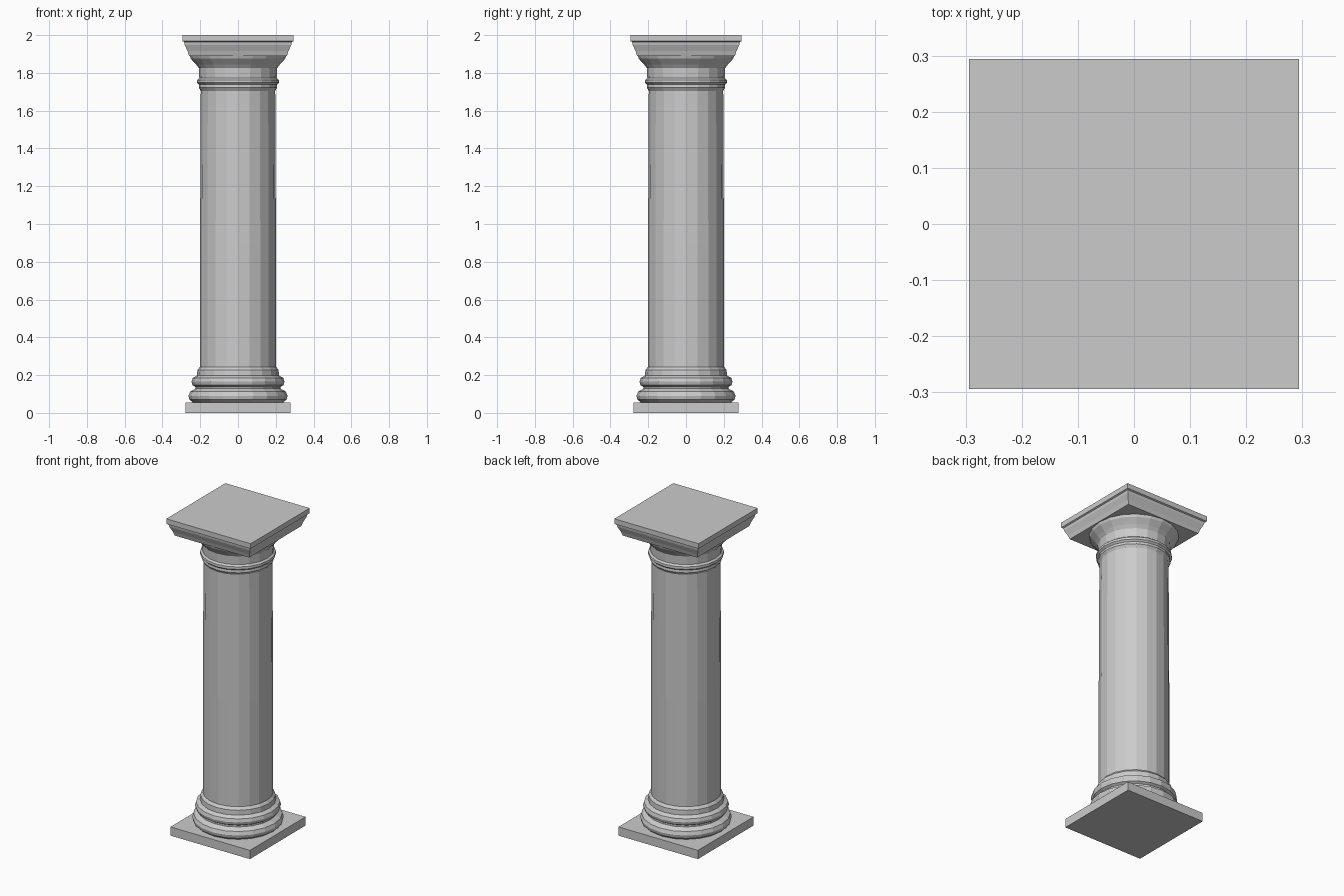
import bpy, bmesh, math

if "Cube" in bpy.data.objects:
    bpy.data.objects.remove(bpy.data.objects["Cube"])

stone = bpy.data.materials.new("grey stone")
stone.diffuse_color = (0.6, 0.6, 0.6, 1)
stone.use_nodes = True
stone.node_tree.nodes["Principled BSDF"].inputs["Base Color"].default_value = stone.diffuse_color


def loft(name, profile, sides, start=0.0):
    """Stack flat-faced polygon rings from (radius, height) pairs, capped at both ends."""
    bm = bmesh.new()
    rings = []
    for r, z in profile:
        rings.append([bm.verts.new((r * math.cos(start + 2 * math.pi * i / sides),
                                    r * math.sin(start + 2 * math.pi * i / sides), z))
                      for i in range(sides)])
    for low, high in zip(rings, rings[1:]):
        for i in range(sides):
            j = (i + 1) % sides
            bm.faces.new((low[i], low[j], high[j], high[i]))
    bm.faces.new(rings[0][::-1])
    bm.faces.new(rings[-1])
    mesh = bpy.data.meshes.new(name)
    bm.to_mesh(mesh)
    bm.free()
    mesh.materials.append(stone)
    obj = bpy.data.objects.new(name, mesh)
    bpy.context.collection.objects.link(obj)
    return obj


def square(name, profile):
    """Square moulding from (half width, height) pairs."""
    return loft(name, [(h * math.sqrt(2), z) for h, z in profile], 4, math.pi / 4)


SIDES = 20

# Square foot slab
square("plinth", [(0.277, 0), (0.277, 0.055)])

# Two rounded rings with a groove between, then a narrow band
loft("base_rings", [(0.238, 0.055), (0.257, 0.07), (0.262, 0.09), (0.254, 0.112),
                    (0.226, 0.128), (0.226, 0.138), (0.241, 0.147), (0.246, 0.165),
                    (0.240, 0.185), (0.217, 0.198), (0.215, 0.228), (0.200, 0.245)], SIDES)

# Faceted, slightly tapering shaft
loft("shaft", [(0.201, 0.235), (0.201, 0.9), (0.197, 1.73)], SIDES)

# Collar ring, neck and flared bell under the top slab
loft("capital", [(0.197, 1.705), (0.208, 1.722), (0.206, 1.738), (0.217, 1.748),
                 (0.216, 1.763), (0.205, 1.772), (0.207, 1.825), (0.222, 1.845),
                 (0.250, 1.875), (0.256, 1.892)], SIDES)

# Square sloping moulding and top slab
square("abacus", [(0.259, 1.890), (0.267, 1.915), (0.282, 1.948), (0.285, 1.964),
                  (0.294, 1.968), (0.294, 2.0)])
